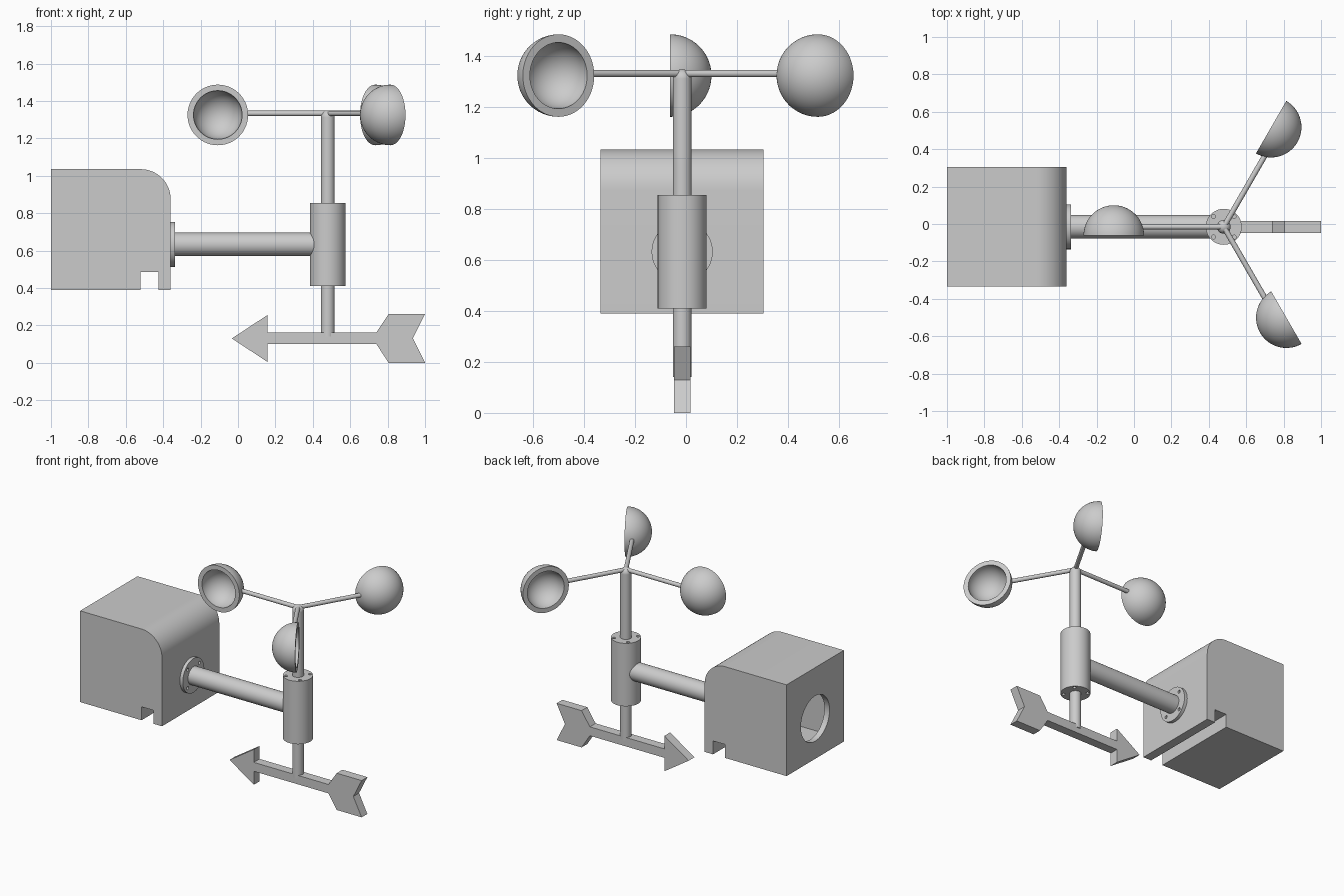
import bpy, bmesh, math
from math import sin, cos, pi
from mathutils import Matrix, Vector

cube = bpy.data.objects.get("Cube")
if cube:
    bpy.data.objects.remove(cube, do_unlink=True)

grey = bpy.data.materials.new("plain grey")
grey.use_nodes = True
grey.diffuse_color = (0.6, 0.6, 0.6, 1)
grey.node_tree.nodes["Principled BSDF"].inputs["Base Color"].default_value = (0.6, 0.6, 0.6, 1)

MID_Y = -0.015                       # shared centre plane
HUB = Vector((0.48, MID_Y, 0))       # mast axis
PIPE_Z = 0.633


def finish(name, bm):
    """Turn a bmesh into a named object with the shared material."""
    bmesh.ops.recalc_face_normals(bm, faces=bm.faces)
    mesh = bpy.data.meshes.new(name)
    bm.to_mesh(mesh)
    bm.free()
    mesh.materials.append(grey)
    ob = bpy.data.objects.new(name, mesh)
    bpy.context.collection.objects.link(ob)
    return ob


def smooth(ob):
    bpy.ops.object.select_all(action='DESELECT')
    ob.select_set(True)
    bpy.context.view_layer.objects.active = ob
    bpy.ops.object.shade_smooth_by_angle(angle=math.radians(35))
    return ob


def add_rod(bm, start, end, radius, sides=48):
    a, b = Vector(start), Vector(end)
    turn = (b - a).to_track_quat('Z', 'Y').to_matrix().to_4x4()
    bmesh.ops.create_cone(bm, cap_ends=True, segments=sides, radius1=radius, radius2=radius,
                          depth=(b - a).length, matrix=Matrix.Translation((a + b) / 2) @ turn)


def rod(name, start, end, radius, sides=48):
    bm = bmesh.new()
    add_rod(bm, start, end, radius, sides)
    return finish(name, bm)


def prism(name, outline, half_width):
    """Extrude an x-z outline along y, about the centre plane."""
    bm = bmesh.new()
    face = bm.faces.new([bm.verts.new((x, MID_Y - half_width, z)) for x, z in outline])
    made = bmesh.ops.extrude_face_region(bm, geom=[face])["geom"]
    bmesh.ops.translate(bm, vec=(0, 2 * half_width, 0),
                        verts=[v for v in made if isinstance(v, bmesh.types.BMVert)])
    return finish(name, bm)


def cut(ob, cutter):
    """Subtract a cutter, bake the result and drop the cutter."""
    mod = ob.modifiers.new("cut", 'BOOLEAN')
    mod.operation, mod.solver, mod.object = 'DIFFERENCE', 'EXACT', cutter
    cutter.hide_render = True
    baked = bpy.data.meshes.new_from_object(
        ob.evaluated_get(bpy.context.evaluated_depsgraph_get()))
    ob.modifiers.clear()
    ob.data = baked
    bpy.data.objects.remove(cutter, do_unlink=True)


def rounded_corner(x, z, radius, steps=16):
    return [(x + radius * cos(pi / 2 * i / steps), z + radius * sin(pi / 2 * i / steps))
            for i in range(steps + 1)]


# Housing: hollow box with one rounded edge, a slot below and a round back opening
housing = prism("housing", [(-1, 0.39), (-0.52, 0.39), (-0.52, 0.485), (-0.425, 0.485),
                            (-0.425, 0.39), (-0.36, 0.39)]
                + rounded_corner(-0.52, 0.875, 0.16) + [(-1, 1.035)], 0.32)
cut(housing, prism("cavity", [(-0.96, 0.43), (-0.56, 0.43), (-0.56, 0.525), (-0.4, 0.525)]
                   + rounded_corner(-0.52, 0.875, 0.12) + [(-0.96, 0.995)], 0.28))
cut(housing, rod("opening", (-1.1, MID_Y, 0.675), (-0.9, MID_Y, 0.675), 0.16, 64))
smooth(housing)

# Flange with four bolt holes, and the horizontal pipe
flange = rod("flange", (-0.365, MID_Y, PIPE_Z), (-0.337, MID_Y, PIPE_Z), 0.12, 64)
holes = bmesh.new()
for i in range(4):
    a = pi / 4 + i * pi / 2
    y, z = MID_Y + 0.092 * cos(a), PIPE_Z + 0.092 * sin(a)
    add_rod(holes, (-0.355, y, z), (-0.3, y, z), 0.011, 16)
cut(flange, finish("flange_holes", holes))
smooth(flange)
smooth(rod("pipe", (-0.35, MID_Y, PIPE_Z), (0.44, MID_Y, PIPE_Z), 0.063))

# Collar with four bolt holes at each end
collar = rod("collar", HUB + Vector((0, 0, 0.41)), HUB + Vector((0, 0, 0.855)), 0.096, 64)
holes = bmesh.new()
for i in range(4):
    a = pi / 4 + i * pi / 2
    spot = HUB + Vector((0.078 * cos(a), 0.078 * sin(a), 0))
    for low, high in ((0.38, 0.43), (0.835, 0.88)):
        add_rod(holes, spot + Vector((0, 0, low)), spot + Vector((0, 0, high)), 0.011, 16)
cut(collar, finish("collar_holes", holes))
smooth(collar)

# Mast with a domed top
smooth(rod("mast", HUB + Vector((0, 0, 0.14)), HUB + Vector((0, 0, 1.313)), 0.037))
bm = bmesh.new()
bmesh.ops.create_uvsphere(bm, u_segments=48, v_segments=24, radius=0.037,
                          matrix=Matrix.Translation(HUB + Vector((0, 0, 1.313))))
smooth(finish("mast_cap", bm))


def cup(name, place):
    """Spin a thick half-shell about its own axis; the open side faces local +z."""
    bm = bmesh.new()
    steps = 20
    arcs = [(0.162, i) for i in range(steps + 1)] + [(0.13, i) for i in range(steps, -1, -1)]
    verts = [bm.verts.new((r * sin(pi / 2 * i / steps), 0, -r * cos(pi / 2 * i / steps)))
             for r, i in arcs]
    edges = [bm.edges.new(pair) for pair in zip(verts, verts[1:])]
    bmesh.ops.spin(bm, geom=verts + edges, axis=(0, 0, 1), cent=(0, 0, 0),
                   angle=2 * pi, steps=56)
    bmesh.ops.remove_doubles(bm, verts=bm.verts, dist=0.0002)
    bmesh.ops.transform(bm, matrix=place, verts=bm.verts)
    return smooth(finish(name, bm))


# Three arms with cups, evenly spaced around the mast
for label, angle in (("right", pi), ("back", pi / 3), ("front", -pi / 3)):
    along = Vector((cos(angle), sin(angle), 0))
    across = Vector((-sin(angle), cos(angle), 0))
    height = Vector((0, 0, 1.333))
    smooth(rod(label + "_arm", HUB + height, HUB + along * 0.445 + height, 0.0145, 24))
    centre = HUB + along * 0.588 + across * 0.047 + Vector((0, 0, 1.325))
    turn = across.to_track_quat('Z', 'Y').to_matrix().to_4x4()
    cup(label + "_cup", Matrix.Translation(centre) @ turn)

# Direction arrow at the foot of the mast
prism("arrow", [(-0.033, 0.13), (0.157, 0.005), (0.157, 0.1), (0.74, 0.1), (0.805, 0),
                (1, 0), (0.935, 0.13), (1, 0.26), (0.805, 0.26), (0.74, 0.163),
                (0.157, 0.163), (0.157, 0.255)], 0.032)
